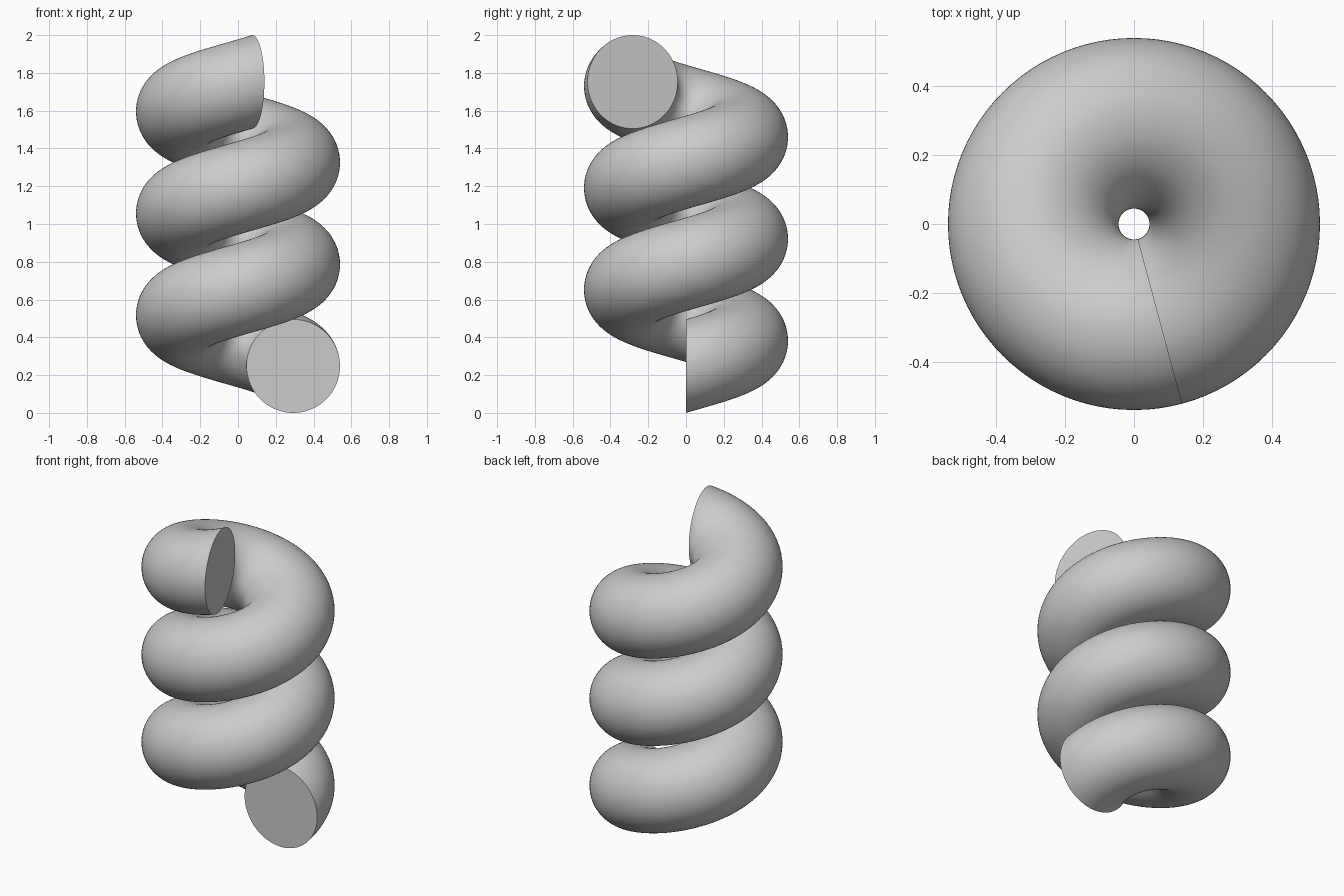
import bpy, bmesh, math

cube = bpy.data.objects.get("Cube")
if cube:
    bpy.data.objects.remove(cube, do_unlink=True)

COIL_RADIUS = 0.2925
TUBE_RADIUS = 0.2475
TURNS = 2 + 285 / 360
RISE = 2 - 2 * TUBE_RADIUS
STEPS, SIDES = 268, 72

grey = bpy.data.materials.new("plain grey")
grey.use_nodes = True
grey.diffuse_color = (0.6, 0.6, 0.6, 1)
grey.node_tree.nodes["Principled BSDF"].inputs["Base Color"].default_value = (0.6, 0.6, 0.6, 1)


def section(bm, t):
    """Upright circular cross-section at fraction t along the coil."""
    turn = t * TURNS * math.tau
    ring = []
    for i in range(SIDES):
        a = math.tau * i / SIDES
        r = COIL_RADIUS + TUBE_RADIUS * math.cos(a)
        z = TUBE_RADIUS + t * RISE + TUBE_RADIUS * math.sin(a)
        ring.append(bm.verts.new((r * math.cos(turn), r * math.sin(turn), z)))
    return ring


# Sweep the circle up the helix
bm = bmesh.new()
rings = [section(bm, s / STEPS) for s in range(STEPS + 1)]
for low, high in zip(rings, rings[1:]):
    for i in range(SIDES):
        j = (i + 1) % SIDES
        bm.faces.new((low[i], low[j], high[j], high[i]))

# Flat end caps
bm.faces.new(rings[0])
bm.faces.new(rings[-1])
bmesh.ops.recalc_face_normals(bm, faces=bm.faces)

mesh = bpy.data.meshes.new("coil")
bm.to_mesh(mesh)
bm.free()
mesh.materials.append(grey)
coil = bpy.data.objects.new("coil", mesh)
bpy.context.collection.objects.link(coil)

# Smooth tube, crisp cap rims
bpy.ops.object.select_all(action='DESELECT')
coil.select_set(True)
bpy.context.view_layer.objects.active = coil
bpy.ops.object.shade_smooth_by_angle(angle=math.radians(35))
